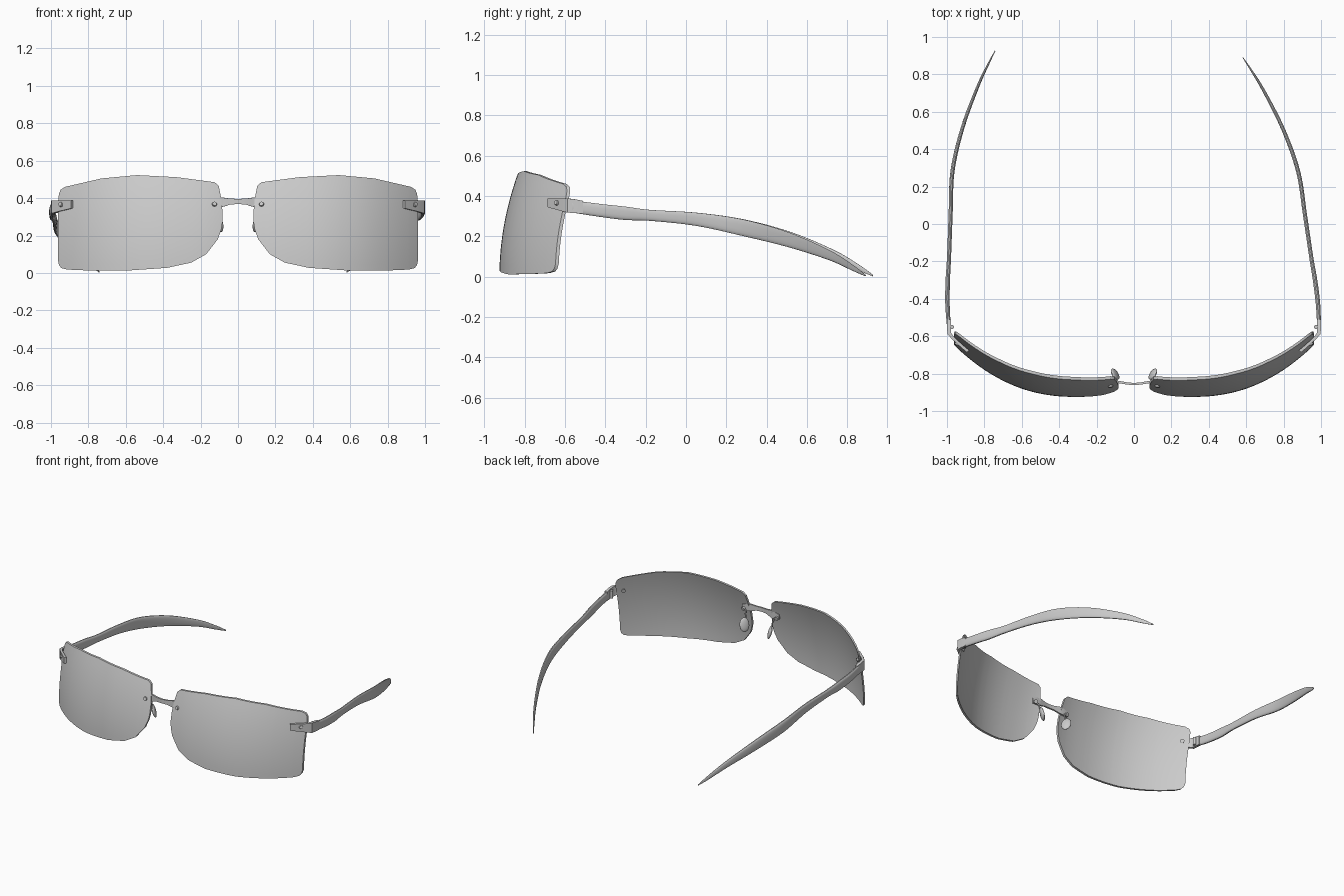
import bpy, bmesh, math
from mathutils import Vector, Matrix

if "Cube" in bpy.data.objects:
    bpy.data.objects.remove(bpy.data.objects["Cube"])


def make_object(name, bm, angle=35):
    bmesh.ops.recalc_face_normals(bm, faces=bm.faces)
    mesh = bpy.data.meshes.new(name)
    bm.to_mesh(mesh)
    bm.free()
    mesh.shade_smooth()
    mesh.set_sharp_from_angle(angle=math.radians(angle))
    ob = bpy.data.objects.new(name, mesh)
    bpy.context.collection.objects.link(ob)
    return ob


def loft(name, rings, matrix=Matrix()):
    """Skin a list of closed rings and cap both ends."""
    bm = bmesh.new()
    vs = [[bm.verts.new(matrix @ Vector(p)) for p in r] for r in rings]
    n = len(vs[0])
    for a, b in zip(vs, vs[1:]):
        for i in range(n):
            bm.faces.new((a[i], a[(i + 1) % n], b[(i + 1) % n], b[i]))
    bm.faces.new(vs[0])
    bm.faces.new(vs[-1])
    return make_object(name, bm)


def interp(pts, x):
    for (x0, z0), (x1, z1) in zip(pts, pts[1:]):
        if x <= x1:
            return z0 + (z1 - z0) * (x - x0) / (x1 - x0)
    return pts[-1][1]


def spline(pts, steps):
    """Catmull-Rom through stations of any dimension."""
    p = [pts[0]] + pts + [pts[-1]]
    out = []
    for a, b, c, d in zip(p, p[1:], p[2:], p[3:]):
        for k in range(steps):
            t = k / steps
            out.append(tuple(0.5 * (2 * q + (r - o) * t + (2 * o - 5 * q + 4 * r - s) * t * t
                                    + (3 * q - o - 3 * r + s) * t ** 3)
                             for o, q, r, s in zip(a, b, c, d)))
    return out + [pts[-1]]


def ribbon_rings(stations, sides=4, power=1.0):
    """Upright strip: stations are (x, y, z_low, z_high, half_thickness)."""
    rings = []
    for i, (x, y, lo, hi, t) in enumerate(stations):
        a, b = stations[max(i - 1, 0)], stations[min(i + 1, len(stations) - 1)]
        nrm = Vector((b[1] - a[1], a[0] - b[0], 0)).normalized()
        ring = []
        for k in range(sides):
            ang = 2 * math.pi * (k + 0.5) / sides
            c, s = math.cos(ang), math.sin(ang)
            if sides == 4:
                c, s = math.copysign(1, c), math.copysign(1, s)
            else:
                c, s = (math.copysign(abs(v) ** power, v) for v in (c, s))
            ring.append(Vector((x, y, (lo + hi) / 2 + s * (hi - lo) / 2)) + nrm * t * c)
        rings.append(ring)
    return rings


# Curved lens surface, shared by everything mounted on it
def lens_y(x, z):
    return -0.925 + 0.715 * abs(x - 0.3) ** 2.3 + 0.35 * z * z


def lens_point(x, z, offset=0.0):
    e = 0.002
    nrm = Vector(((lens_y(x + e, z) - lens_y(x - e, z)) / (2 * e), -1,
                  (lens_y(x, z + e) - lens_y(x, z - e)) / (2 * e))).normalized()
    return Vector((x, lens_y(x, z), z)) + nrm * offset, nrm


def screw(name, x, z, offset, matrix, depth=0.012):
    p, nrm = lens_point(x, z, offset)
    bm = bmesh.new()
    bmesh.ops.create_cone(bm, cap_ends=True, segments=16, radius1=0.014, radius2=0.011, depth=depth,
                          matrix=matrix @ Matrix.Translation(p) @ nrm.to_track_quat('Z', 'Y').to_matrix().to_4x4())
    make_object(name, bm)


# Lens outline and rings
bottom = [(.083, .27), (.09, .23), (.108, .18), (.17, .10), (.25, .055), (.38, .027), (.6, .012),
          (.8, .013), (.915, .018), (.945, .026), (.957, .042), (.962, .065)]
top = [(.083, .33), (.09, .40), (.103, .465), (.125, .485), (.33, .512), (.54, .523), (.73, .505),
       (.925, .46), (.948, .445), (.957, .425), (.962, .38)]
xs = sorted({p[0] for p in bottom + top} | {round(.1 + .03 * i, 3) for i in range(29)})
rows = 14
lens_rings = []
for x in xs:
    lo, hi = interp(bottom, x), interp(top, x)
    zs = [lo + (hi - lo) * j / rows for j in range(rows + 1)]
    lens_rings.append([lens_point(x, z)[0] for z in zs]
                      + [Vector((x, lens_y(x, z) + 0.016, z)) for z in reversed(zs)])

# End piece wrapping from the lens front to the hinge
end_stations = []
for x, lo in ((.882, .345), (.91, .338), (.94, .331), (.965, .324)):
    p = lens_point(x, .36, .009)[0]
    end_stations.append((p.x, p.y, lo, .388, .008))
end_stations += [(.988, -.585, .318, .388, .01), (.99, -.55, .316, .384, .01), (.989, -.51, .312, .376, .01)]

# Temple: path, heights and thickness
temple_stations = [
    (.990, -.565, .318, .380, .010), (.984, -.43, .297, .362, .012), (.968, -.30, .281, .348, .012),
    (.948, -.18, .277, .332, .011), (.914, .05, .252, .318, .011), (.878, .28, .202, .285, .011),
    (.798, .505, .147, .222, .010), (.695, .71, .082, .132, .008), (.625, .825, .030, .060, .005),
    (.582, .89, .002, .010, .002)]
temple_rings = ribbon_rings(spline(temple_stations, 6), 16, 0.75)

mirror = Matrix.Scale(-1, 4, (1, 0, 0))
pivot = Matrix.Translation((.99, -.55, 0))
swing = pivot @ Matrix.Rotation(math.radians(-6.3), 4, 'Z') @ pivot.inverted()

for side, m, opened in (("right", Matrix(), Matrix()), ("left", mirror, swing)):
    loft(side + "_lens", lens_rings, m)
    loft(side + "_end_piece", ribbon_rings(end_stations), m)
    loft(side + "_temple", temple_rings, m @ opened)

    # Screws on both faces of the lens
    screw(side + "_hinge_screw", .935, .363, .02, m)
    screw(side + "_hinge_nut", .935, .363, -.016, m)
    screw(side + "_bridge_screw", .126, .368, .003, m)
    screw(side + "_bridge_nut", .126, .368, -.028, m, .02)

    # Hinge barrel
    bm = bmesh.new()
    bmesh.ops.create_cone(bm, cap_ends=True, segments=16, radius1=.011, radius2=.011, depth=.055,
                          matrix=m @ Matrix.Translation((.973, -.55, .348)))
    make_object(side + "_hinge_barrel", bm)

    # Nose pad and its wire arm
    bm = bmesh.new()
    bmesh.ops.create_uvsphere(bm, u_segments=20, v_segments=12, radius=1,
                              matrix=m @ Matrix.Translation((.101, -.803, .265))
                              @ Matrix.Rotation(math.radians(-32), 4, 'Z')
                              @ Matrix.Rotation(math.radians(14), 4, 'Y')
                              @ Matrix.Diagonal((.013, .034, .048, 1)))
    make_object(side + "_nose_pad", bm, 60)
    curve = bpy.data.curves.new(side + "_pad_arm", 'CURVE')
    curve.dimensions = '3D'
    curve.bevel_depth = .005
    curve.bevel_resolution = 2
    curve.use_fill_caps = True
    line = curve.splines.new('POLY')
    pts = spline([(.115, -.842, .36), (.108, -.825, .335), (.104, -.822, .30), (.104, -.806, .268)], 4)
    line.points.add(len(pts) - 1)
    for cp, p in zip(line.points, pts):
        cp.co = (*(m @ Vector(p)), 1)
    bpy.context.collection.objects.link(bpy.data.objects.new(side + "_pad_arm", curve))

# Arched bridge running behind both lenses
half = [(0, -.856, .368, .396, .006), (.04, -.852, .366, .397, .006), (.075, -.846, .355, .402, .006),
        (.10, -.842, .350, .402, .006), (.145, -.846, .352, .388, .005)]
loft("bridge", ribbon_rings([(-x, *r) for x, *r in reversed(half[1:])] + half))
